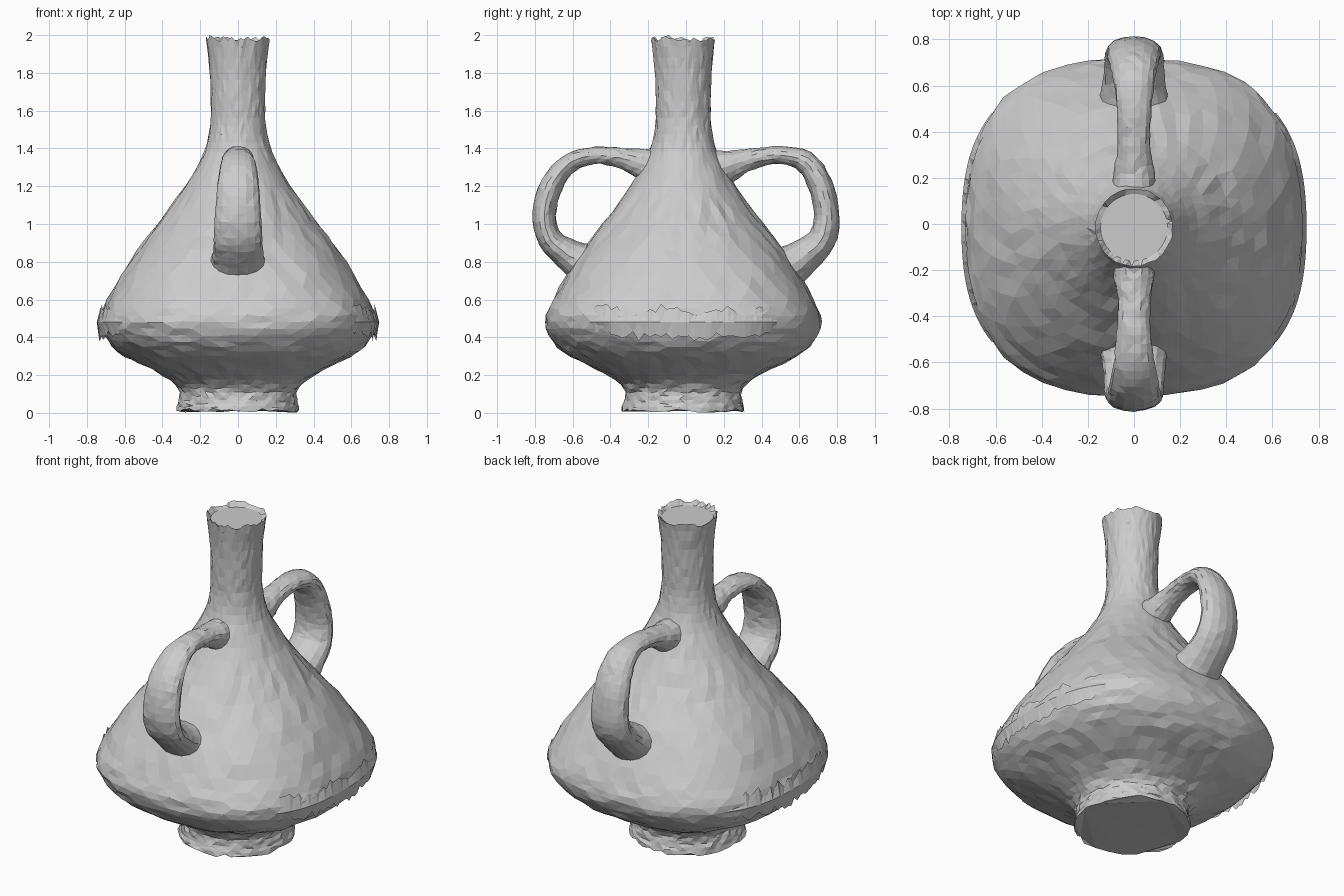
import bpy, bmesh, math, random
from mathutils import Vector

random.seed(7)
if "Cube" in bpy.data.objects:
    bpy.data.objects.remove(bpy.data.objects["Cube"])

AXIS_Y = -0.015
SIDES = 48

clay = bpy.data.materials.new("grey clay")
clay.use_nodes = True
clay.diffuse_color = (0.6, 0.6, 0.6, 1)
clay.node_tree.nodes["Principled BSDF"].inputs["Base Color"].default_value = (0.6, 0.6, 0.6, 1)


def smooth_points(points, steps):
    """Catmull-Rom curve through tuples of any length."""
    pts = [Vector(p) for p in points]
    pts = [pts[0]] + pts + [pts[-1]]
    out = []
    for a, b, c, d in zip(pts, pts[1:], pts[2:], pts[3:]):
        for i in range(steps):
            t = i / steps
            out.append(0.5 * (2 * b + (c - a) * t + (2 * a - 5 * b + 4 * c - d) * t ** 2
                              + (3 * b - a - 3 * c + d) * t ** 3))
    return out + [pts[-1]]


def wobble(size):
    return Vector([random.uniform(-size, size) for _ in range(3)])


def loft(bm, rings, closed=True):
    """Skin rows of points, sharing vertices between rows."""
    rows = [[bm.verts.new(p) for p in ring] for ring in rings]
    for low, high in zip(rows, rows[1:]):
        n = len(low)
        for i in range(n if closed else n - 1):
            j = (i + 1) % n
            bm.faces.new((low[i], low[j], high[j], high[i]))
    return rows


def finish(bm, name, recalc=True):
    bmesh.ops.triangulate(bm, faces=bm.faces[:])
    if recalc:
        bmesh.ops.recalc_face_normals(bm, faces=bm.faces[:])
    mesh = bpy.data.meshes.new(name)
    bm.to_mesh(mesh)
    bm.free()
    mesh.materials.append(clay)
    obj = bpy.data.objects.new(name, mesh)
    bpy.context.collection.objects.link(obj)
    return obj


def squareness(angle, z):
    """The belly bulges on its diagonals, fading toward neck and foot."""
    fade = max(0, 1 - abs(z - 0.5) / 0.5)
    return 1 + 0.09 * fade ** 0.7 * math.sin(2 * angle) ** 2


def around(angle, r, z):
    r *= squareness(angle, z)
    return Vector((r * math.cos(angle), AXIS_Y + r * math.sin(angle), z))


# Vessel body: foot, belly, shoulder and neck as one lathe form
profile = [(0.325, 0.02), (0.31, 0.07), (0.315, 0.13), (0.4, 0.2), (0.6, 0.3),
           (0.69, 0.38), (0.73, 0.48), (0.69, 0.6), (0.575, 0.8), (0.425, 1.0),
           (0.28, 1.2), (0.18, 1.38), (0.148, 1.52), (0.145, 1.65), (0.15, 1.82),
           (0.168, 1.98)]
angles = [2 * math.pi * i / SIDES for i in range(SIDES)]
rings = []
curve = smooth_points(profile, 3)
for k, (r, z) in enumerate(curve):
    size = 0.003 if z > 1.2 else 0.006
    rings.append([around(a + 0.06 * (k % 2), r, z) + wobble(size) for a in angles])
for p in rings[0]:
    p.z = random.uniform(0.0, 0.025)
for p in rings[-1]:
    p.z = random.uniform(1.965, 1.995)
rings[-1][27].z = 2.0
# Shallow sunken mouth
rings.append([around(a, 0.145, 1.96) for a in angles])
bm = bmesh.new()
rows = loft(bm, rings)
bm.faces.new(rows[0][::-1])
bm.faces.new(rows[-1])
finish(bm, "vessel_body")


# Handles: distance from axis, height, half thickness, half width
def handle(name, path, side):
    pts = smooth_points(path, 4)
    rings = []
    for i, (d, z, thick, width) in enumerate(pts):
        ahead, behind = pts[min(i + 1, len(pts) - 1)], pts[max(i - 1, 0)]
        tangent = Vector((0, side * (ahead[0] - behind[0]), ahead[1] - behind[1])).normalized()
        normal = Vector((1, 0, 0)).cross(tangent)
        centre = Vector((0, side * d, z))
        ring = []
        for j in range(16):
            a = 2 * math.pi * j / 16
            ring.append(centre + Vector((width * math.cos(a), 0, 0))
                        + normal * thick * math.sin(a) + wobble(0.003))
        rings.append(ring)
    bm = bmesh.new()
    rows = loft(bm, rings)
    bm.faces.new(rows[0][::-1])
    bm.faces.new(rows[-1])
    finish(bm, name)


handle("front_handle", [
    (0.13, 1.29, 0.12, 0.1), (0.24, 1.32, 0.08, 0.085), (0.35, 1.35, 0.055, 0.07),
    (0.48, 1.363, 0.046, 0.075), (0.61, 1.325, 0.05, 0.09), (0.71, 1.21, 0.06, 0.11),
    (0.75, 1.05, 0.062, 0.12), (0.72, 0.92, 0.065, 0.128), (0.62, 0.835, 0.085, 0.135),
    (0.5, 0.77, 0.13, 0.16)], -1)
handle("back_handle", [
    (0.13, 1.28, 0.12, 0.1), (0.24, 1.31, 0.08, 0.085), (0.35, 1.345, 0.055, 0.07),
    (0.5, 1.365, 0.046, 0.075), (0.63, 1.33, 0.06, 0.09), (0.71, 1.21, 0.065, 0.11),
    (0.745, 1.05, 0.067, 0.12), (0.72, 0.92, 0.075, 0.128), (0.62, 0.825, 0.095, 0.135),
    (0.5, 0.75, 0.13, 0.16)], 1)


# Ragged shell edges standing off the belly on both sides
for name, facing in (("left_ragged_edge", 0), ("right_ragged_edge", math.pi)):
    low, mid, high = [], [], []
    count = 34
    for i in range(count + 1):
        t = 2 * i / count - 1
        a = facing + 0.68 * t
        lift = 0.018 * (1 - t * t)
        bottom = 0.4 + random.uniform(-0.03, 0.02) + 0.04 * t * t
        top = 0.54 + random.uniform(-0.03, 0.04)
        low.append(around(a, 0.715 + lift, bottom))
        mid.append(around(a, 0.73 + lift, 0.48))
        high.append(around(a, 0.71 + lift, top))
    bm = bmesh.new()
    loft(bm, [low, mid, high], closed=False)
    finish(bm, name, recalc=False)
